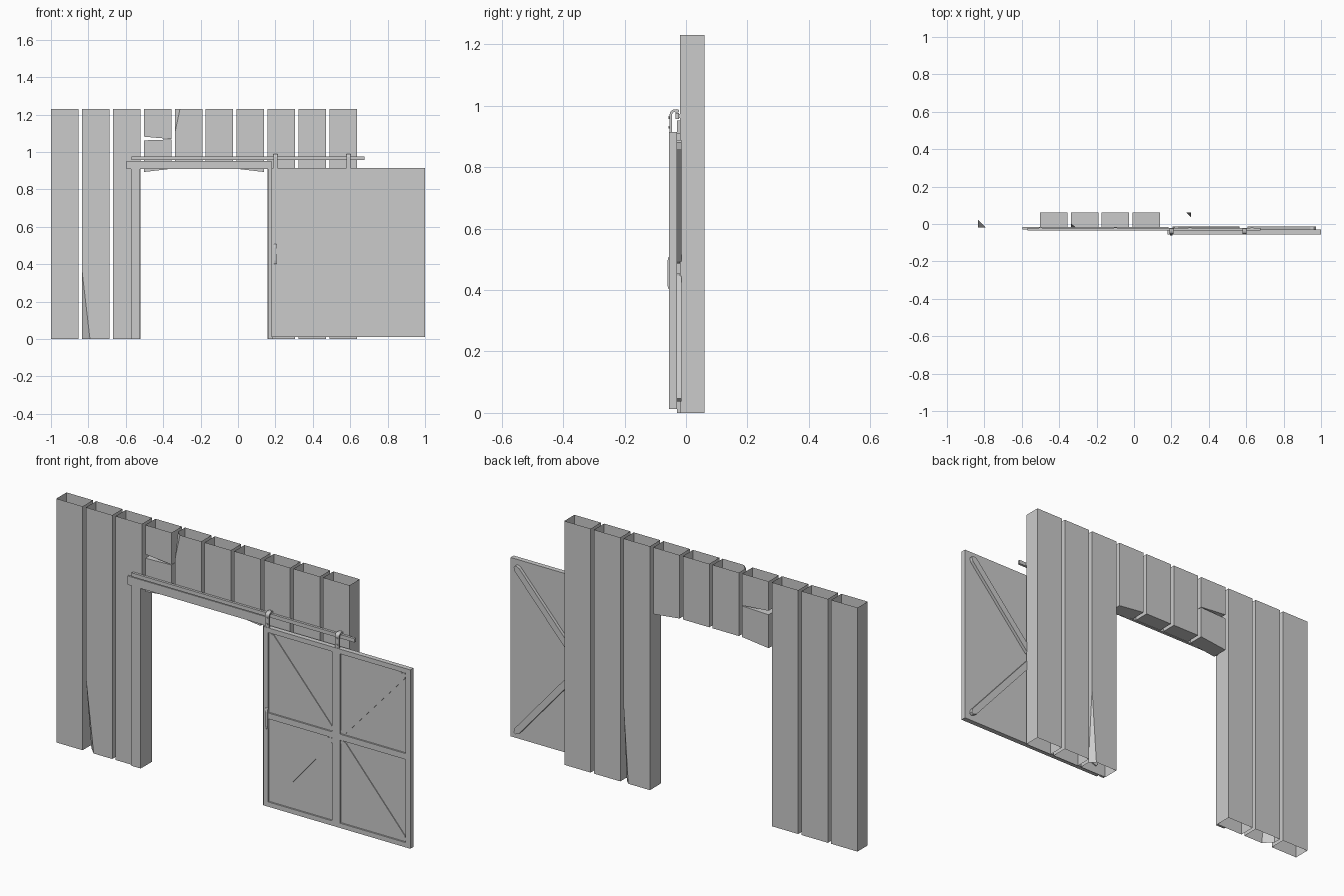
import bpy, bmesh
from math import sin, cos, pi
from mathutils import Vector

if "Cube" in bpy.data.objects:
    bpy.data.objects.remove(bpy.data.objects["Cube"])

WALL_F, WALL_B, H = -0.02, 0.061, 1.23


def finish(bm, name):
    bmesh.ops.recalc_face_normals(bm, faces=bm.faces[:])
    me = bpy.data.meshes.new(name)
    bm.to_mesh(me)
    bm.free()
    ob = bpy.data.objects.new(name, me)
    bpy.context.collection.objects.link(ob)
    return ob


def prism(name, pts, a, b, axis='y'):
    """Extrude an (x,z) outline along y, or a (y,z) outline along x."""
    bm = bmesh.new()
    co = (lambda p, t: (p[0], t, p[1])) if axis == 'y' else (lambda p, t: (t, p[0], p[1]))
    lo = [bm.verts.new(co(p, a)) for p in pts]
    hi = [bm.verts.new(co(p, b)) for p in pts]
    bm.faces.new(lo)
    bm.faces.new(hi[::-1])
    n = len(pts)
    for i in range(n):
        j = (i + 1) % n
        bm.faces.new((lo[i], hi[i], hi[j], lo[j]))
    return finish(bm, name)


def box(name, x0, x1, y0, y1, z0, z1):
    return prism(name, [(x0, z0), (x1, z0), (x1, z1), (x0, z1)], y0, y1)


def plank(name, x0, zb=(0, 0), zt=(H, H), cap_bottom=False, cap_top=False, chip=None):
    """Hollow plank; zb / zt are the end heights at the left and right side."""
    x1 = x0 + 0.147
    ring = [(x0, WALL_F, 0), (x1, WALL_F, 1), (x1, WALL_B, 1), (x0, WALL_B, 0)]
    bm = bmesh.new()
    lo = [bm.verts.new((x, y, zb[s])) for x, y, s in ring]
    hi = [bm.verts.new((x, y, zt[s])) for x, y, s in ring]
    for i in range(4):
        j = (i + 1) % 4
        bm.faces.new((lo[i], lo[j], hi[j], hi[i]))
    if cap_bottom:
        bm.faces.new(lo[::-1])
    if cap_top:
        bm.faces.new(hi)
    if chip:
        # Slice one corner off and close it with a triangle
        sx, sy, dx, dy, z_tip, z_end = chip
        x, y = (x0 if sx < 0 else x1), (WALL_F if sy < 0 else WALL_B)
        p = Vector((x, y, z_tip))
        q = Vector((x - sx * dx, y, z_end))
        r = Vector((x, y - sy * dy, z_end))
        no = (q - p).cross(r - p).normalized()
        if no.dot(Vector((x, y, z_end)) - p) < 0:
            no = -no
        bmesh.ops.bisect_plane(bm, geom=bm.verts[:] + bm.edges[:] + bm.faces[:],
                               plane_co=p, plane_no=no, clear_outer=True, dist=1e-5)
        bm.faces.new([bm.verts.new(v) for v in (p, q, r)])
        bmesh.ops.remove_doubles(bm, verts=bm.verts[:], dist=1e-4)
    return finish(bm, name)


# Plank wall: full height at the sides, short above the doorway
chips = {1: (-1, -1, 0.043, 0.043, 0.37, 0), 7: (1, 1, 0.026, 0.026, 0.385, 0),
         4: (-1, -1, 0.028, 0.025, 1.10, H)}
bottoms = {3: (0.893, 0.91), 4: (0.91, 0.91), 5: (0.91, 0.91), 6: (0.91, 0.893)}
for i in range(10):
    x = -1 + i * 0.1655
    if i == 3:
        # Split plank with a wedge-shaped gap
        plank("split_plank_lower", x, bottoms[3], (1.062, 1.067), True, True)
        plank("split_plank_upper", x, (1.082, 1.069), (H, H), True)
    else:
        plank("wall_plank", x, bottoms.get(i, (0, 0)), cap_bottom=i in bottoms, chip=chips.get(i))

# Doorway trim
box("left_jamb", -0.572, -0.523, -0.03, -0.018, 0, 0.91)
box("right_jamb", 0.16, 0.187, -0.03, -0.018, 0, 0.91)
box("door_header", -0.595, 0.18, -0.03, -0.016, 0.908, 0.952)

# Sliding rail
box("rail", -0.57, 0.675, -0.034, -0.022, 0.957, 0.976)
for x in (-0.5, -0.1, 0.3, 0.63):
    box("rail_mount", x - 0.008, x + 0.008, -0.024, -0.018, 0.96, 0.973)

# Door panel and raised frame
X0, X1, Z0, Z1 = 0.18, 1.0, 0.012, 0.914
F, B = -0.055, -0.03
box("door_panel", X0 + 0.01, X1 - 0.01, -0.047, B, Z0 + 0.01, Z1 - 0.01)
for x0, x1 in ((X0, 0.207), (0.563, 0.607), (0.972, X1)):
    box("door_stile", x0, x1, F, B, Z0, Z1)
for x0, x1 in ((0.207, 0.563), (0.607, 0.972)):
    for z0, z1 in ((Z0, 0.036), (0.455, 0.485), (0.89, Z1)):
        box("door_crossbar", x0, x1, F, B, z0, z1)

# Diagonal braces, standing out on both faces of the door
for xo, xi in ((0.212, 0.558), (0.967, 0.612)):
    for zo, zi in ((0.884, 0.49), (0.042, 0.45)):
        a, b = Vector((xo, zo)), Vector((xi, zi))
        d = (b - a).normalized()
        n = Vector((-d.y, d.x)) * 0.016
        e = d * 0.018
        prism("door_brace", [a + n * .4, a + e + n, b - e + n, b - n * -.4,
                             b - n * .4, b - e - n, a + e - n, a - n * .4], -0.051, -0.014)

# Hooked hangers with bolts
def hook_arc(r, rev=False):
    pts = [(-0.037 + r * cos(t * pi / 12), 0.972 + r * sin(t * pi / 12)) for t in range(12, 2, -1)]
    pts.append((-0.022, 0.972 + r))
    return pts[::-1] if rev else pts


for x in (0.2, 0.59):
    prism("hanger", [(-0.053, 0.905)] + hook_arc(0.016) + hook_arc(0.008, True) + [(-0.045, 0.905)],
          x - 0.011, x + 0.011, 'x')
    prism("hanger_wheel", [(-0.03 + 0.008 * cos(k * pi / 4), 0.983 + 0.006 * sin(k * pi / 4))
                           for k in range(8)], x - 0.009, x + 0.009, 'x')
    for z in (0.93, 0.962):
        prism("hanger_bolt", [(x + 0.005 * cos(k * pi / 3), z + 0.005 * sin(k * pi / 3))
                              for k in range(6)], -0.057, -0.052)

# Pull handle
prism("handle", [(-0.053, 0.4), (-0.058, 0.405), (-0.061, 0.42), (-0.061, 0.49),
                 (-0.058, 0.505), (-0.053, 0.51)], 0.193, 0.207, 'x')
